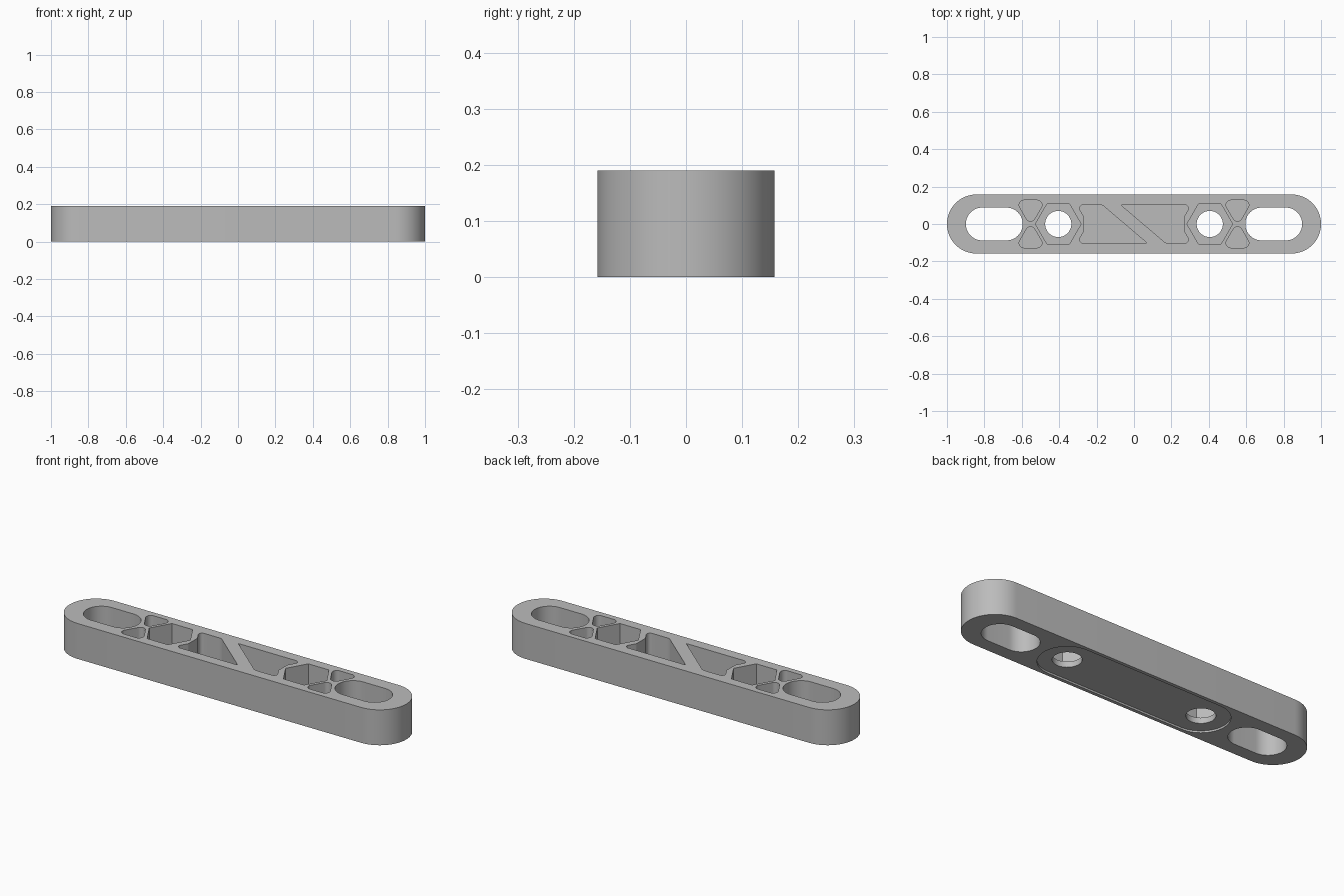
import bpy, bmesh, math
from mathutils import Vector

HEIGHT = 0.19
FLOOR = 0.04       # pocket floor level
RECESS = 0.01      # depth of the underside recess

old = bpy.data.objects.get("Cube")
if old:
    bpy.data.objects.remove(old, do_unlink=True)

grey = bpy.data.materials.new("grey")
grey.use_nodes = True
grey.diffuse_color = (0.5, 0.5, 0.5, 1)
grey.node_tree.nodes["Principled BSDF"].inputs["Base Color"].default_value = (0.5, 0.5, 0.5, 1)


def stadium(cx, half, r, n=32):
    """Slot outline: two half circles joined by straight sides."""
    pts = []
    for side, start in ((1, -math.pi / 2), (-1, math.pi / 2)):
        for i in range(n + 1):
            a = start + math.pi * i / n
            pts.append((cx + side * half + r * math.cos(a), r * math.sin(a)))
    return pts


def ngon(cx, r, n):
    return [(cx + r * math.cos(2 * math.pi * i / n), r * math.sin(2 * math.pi * i / n))
            for i in range(n)]


def rounded(points, radii, n=8):
    """Polygon with each corner replaced by a tangent arc."""
    out = []
    for i, r in enumerate(radii):
        p = Vector(points[i])
        u = (Vector(points[i - 1]) - p).normalized()
        v = (Vector(points[(i + 1) % len(points)]) - p).normalized()
        half = u.angle(v) / 2
        centre = p + (u + v).normalized() * r / math.sin(half)
        reach = r / math.tan(half)
        a, b = p + u * reach - centre, p + v * reach - centre
        for k in range(n + 1):
            d = a.lerp(b, k / n).normalized() * r
            out.append(tuple(centre + d))
    return out


def prism(name, outline, z0, z1):
    bm = bmesh.new()
    face = bm.faces.new([bm.verts.new((x, y, z0)) for x, y in outline])
    moved = bmesh.ops.extrude_face_region(bm, geom=[face])["geom"]
    bmesh.ops.translate(bm, vec=(0, 0, z1 - z0),
                        verts=[g for g in moved if isinstance(g, bmesh.types.BMVert)])
    bmesh.ops.recalc_face_normals(bm, faces=bm.faces[:])
    mesh = bpy.data.meshes.new(name)
    bm.to_mesh(mesh)
    bm.free()
    mesh.materials.append(grey)
    obj = bpy.data.objects.new(name, mesh)
    bpy.context.collection.objects.link(obj)
    return obj


# Main bar
bar = prism("slotted_bar", stadium(0, 0.842, 0.158), 0, HEIGHT)
bpy.context.view_layer.objects.active = bar
bar.select_set(True)


def cut(outline, z0, z1):
    cutter = prism("cutter", outline, z0, z1)
    cutter.hide_render = True
    mod = bar.modifiers.new("cut", 'BOOLEAN')
    mod.operation = 'DIFFERENCE'
    mod.solver = 'EXACT'
    mod.object = cutter
    bpy.ops.object.modifier_apply(modifier=mod.name)
    bpy.data.objects.remove(cutter, do_unlink=True)


# Shallow underside recess
cut(stadium(0, 0.405, 0.14), -0.1, RECESS)

# One central pocket outline; the other is its half turn
pocket = rounded([(-0.304, 0.102), (-0.267, 0.038), (-0.267, -0.038),
                  (-0.304, -0.102), (0.07, -0.102), (-0.17, 0.102)],
                 [0.018, 0.02, 0.02, 0.018, 0.002, 0.03])

for s in (-1, 1):
    # End slot, nut pocket and bolt hole
    cut(stadium(s * 0.747, 0.064, 0.088), -0.1, 0.3)
    cut(ngon(s * 0.405, 0.122, 6), FLOOR, 0.3)
    cut(ngon(s * 0.405, 0.07, 48), -0.1, 0.1)
    # Central pocket
    cut([(-s * x, -s * y) for x, y in pocket], FLOOR, 0.3)
    # Triangular pockets between slot and nut pocket
    for t in (-1, 1):
        tri = [(-0.08, 0.127), (0.08, 0.127), (0, -0.01)]
        cut(rounded([(s * 0.553 + x, t * y) for x, y in tri], [0.025] * 3), FLOOR, 0.3)

bpy.ops.object.shade_smooth_by_angle(angle=math.radians(30))
